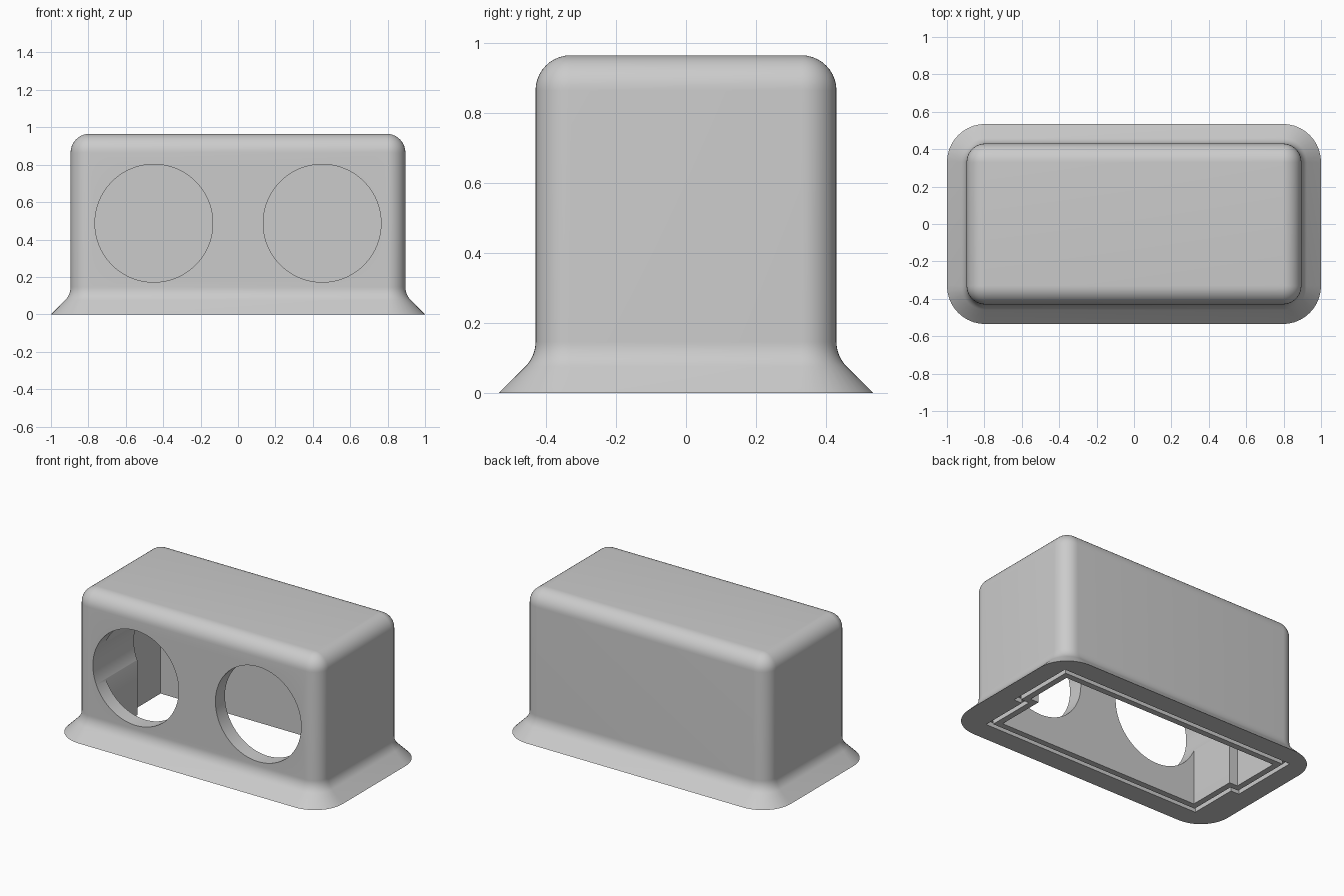
import bpy, bmesh
from math import sin, cos, pi, radians

HALF_X, HALF_Y, HEIGHT, FILLET = 0.895, 0.43, 0.965, 0.1

old = bpy.data.objects.get("Cube")
if old:
    bpy.data.objects.remove(old, do_unlink=True)

grey = bpy.data.materials.new("light_grey")
grey.use_nodes = True
grey.diffuse_color = (0.6, 0.6, 0.6, 1)
grey.node_tree.nodes["Principled BSDF"].inputs["Base Color"].default_value = (0.6, 0.6, 0.6, 1)


def loft(name, rings, cyclic=False):
    """Skin equal-length rings of points; cap the ends or close into a tube."""
    bm = bmesh.new()
    loops = [[bm.verts.new(p) for p in ring] for ring in rings]
    pairs = list(zip(loops, loops[1:]))
    if cyclic:
        pairs.append((loops[-1], loops[0]))
    else:
        bm.faces.new(loops[0])
        bm.faces.new(loops[-1])
    n = len(loops[0])
    for a, b in pairs:
        for i in range(n):
            j = (i + 1) % n
            bm.faces.new((a[i], a[j], b[j], b[i]))
    bmesh.ops.remove_doubles(bm, verts=bm.verts, dist=0.00005)
    bmesh.ops.recalc_face_normals(bm, faces=bm.faces)
    mesh = bpy.data.meshes.new(name)
    bm.to_mesh(mesh)
    bm.free()
    mesh.materials.append(grey)
    ob = bpy.data.objects.new(name, mesh)
    bpy.context.collection.objects.link(ob)
    return ob


def rounded_ring(offset, z, steps=10):
    """Rounded rectangle grown or shrunk from the wall outline."""
    r = FILLET + offset
    cx, cy = HALF_X - FILLET, HALF_Y - FILLET
    ring = []
    for k, (sx, sy) in enumerate([(1, 1), (-1, 1), (-1, -1), (1, -1)]):
        for i in range(steps + 1):
            a = (k + i / steps) * pi / 2
            ring.append((sx * cx + r * cos(a), sy * cy + r * sin(a), z))
    return ring


def stepped_ring(grow, z):
    """Opening outline: the rear half is wider than the front half."""
    rear, front, y = 0.80 + grow, 0.74 + grow, 0.33 + grow
    right = [(front, -y), (front, -grow), (rear, -grow), (rear, y)]
    return [(px, py, z) for px, py in right + [(-px, py) for px, py in reversed(right)]]


# Shell: flared foot, upright walls, rounded top
profile = [(0.105, 0)]
for i in range(9):
    t = radians(45) * (1 - i / 8)
    profile.append((0.1 * (1 - cos(t)), 0.1464 - 0.1 * sin(t)))
for i in range(11):
    t = pi / 2 * i / 10
    profile.append((FILLET * (cos(t) - 1), HEIGHT - FILLET + FILLET * sin(t)))
housing = loft("housing", [rounded_ring(o, z) for o, z in profile])

# Cutters: cavity, seal groove in the underside, two round front openings
cutters = [
    loft("cavity_cutter", [stepped_ring(0, -0.1), stepped_ring(0, HEIGHT - 0.1)]),
    loft("groove_cutter", [stepped_ring(0.07, -0.1), stepped_ring(0.07, 0.03),
                           stepped_ring(0.04, 0.03), stepped_ring(0.04, -0.1)], cyclic=True),
]
for side in (-1, 1):
    rings = [[(side * 0.45 + 0.315 * cos(2 * pi * i / 96), y, 0.487 + 0.315 * sin(2 * pi * i / 96))
              for i in range(96)] for y in (-0.6, 0.1)]
    cutters.append(loft("opening_cutter", rings))

bpy.context.view_layer.objects.active = housing
for cutter in cutters:
    cutter.hide_render = True
    mod = housing.modifiers.new("cut", "BOOLEAN")
    mod.object, mod.operation, mod.solver = cutter, "DIFFERENCE", "EXACT"
    bpy.ops.object.modifier_apply(modifier=mod.name)
    bpy.data.objects.remove(cutter, do_unlink=True)

# Smooth rounded areas, keep cut edges crisp
bpy.ops.object.select_all(action="DESELECT")
housing.select_set(True)
bpy.ops.object.shade_smooth_by_angle(angle=radians(30))
